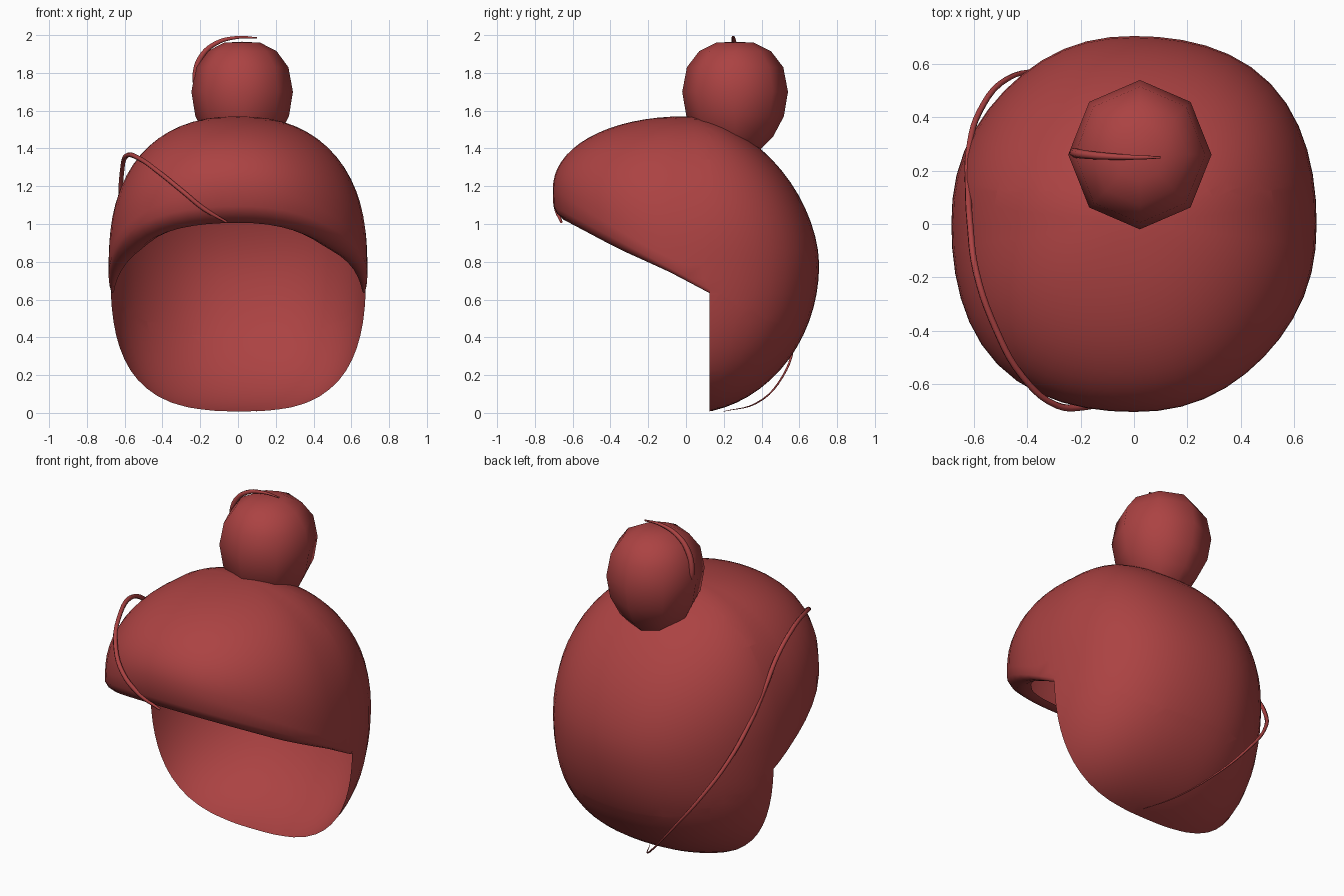
import bpy, bmesh, math
from mathutils import Vector

if "Cube" in bpy.data.objects:
    bpy.data.objects.remove(bpy.data.objects["Cube"])

mat = bpy.data.materials.new("hair_red")
mat.diffuse_color = (0.41, 0.055, 0.055, 1)
mat.use_nodes = True
mat.node_tree.nodes["Principled BSDF"].inputs["Base Color"].default_value = mat.diffuse_color


def finish(bm, name):
    bmesh.ops.remove_doubles(bm, verts=bm.verts, dist=1e-5)
    bmesh.ops.recalc_face_normals(bm, faces=bm.faces)
    me = bpy.data.meshes.new(name)
    for f in bm.faces:
        f.smooth = True
    bm.to_mesh(me)
    bm.free()
    ob = bpy.data.objects.new(name, me)
    bpy.context.collection.objects.link(ob)
    me.materials.append(mat)
    return ob


def grid_faces(bm, rows):
    n = len(rows[0])
    for a, b in zip(rows, rows[1:]):
        for j in range(n):
            k = (j + 1) % n
            bm.faces.new((a[j], b[j], b[k], a[k]))


def bulge(w, q):
    return max(0.0, 1 - abs(w) ** q) ** (1 / q)


# Hair cap: slightly skewed rounded dome whose widest line rises towards the front
def cap_point(theta, phi):
    c, s = math.cos(theta), math.sin(theta)
    p = 2.2 + 0.18 * math.sin(2 * theta)
    k = (abs(c) ** p + abs(s) ** p) ** (-1 / p)
    w = math.cos(phi)
    rx = bulge(w, 2.3 if w > 0 else 2.9)
    ry = bulge(w, 1.94 - 0.16 * s if w > 0 else 2.0)
    mid = 0.785 + 0.40 * max(0.0, -s) ** 1.15
    z = mid + w * ((1.57 - mid) if w > 0 else mid + 0.005)
    return (0.685 * rx * k * c, 0.705 * ry * k * s, z)


bm = bmesh.new()
N, M = 48, 32
rows = [[bm.verts.new(cap_point(2 * math.pi * j / N, 0.001 + (math.pi - 0.002) * i / M))
         for j in range(N)] for i in range(M + 1)]
grid_faces(bm, rows)
bmesh.ops.remove_doubles(bm, verts=bm.verts, dist=0.004)

# Face opening: remove what lies below the fringe line and in front of the nape edge
slope, edge_y = 0.53, 0.125
p1, n1 = Vector((0, edge_y, 0.655)), Vector((0, slope, 1)).normalized()
for co, no in ((p1, n1), (Vector((0, edge_y, 0)), Vector((0, 1, 0)))):
    bmesh.ops.bisect_plane(bm, geom=bm.verts[:] + bm.edges[:] + bm.faces[:],
                           plane_co=co, plane_no=no, dist=1e-5)
dead = [f for f in bm.faces
        if (f.calc_center_median() - p1).dot(n1) < 0 and f.calc_center_median().y < edge_y]
bmesh.ops.delete(bm, geom=dead, context='FACES')

# Fringe lip rolled inwards, fading out at the sides
lip = [e for e in bm.edges if e.is_boundary
       and all(abs((v.co - p1).dot(n1)) < 1e-3 for v in e.verts)]
for inset, drop in ((0.02, 0.028), (0.035, 0.014), (0.04, -0.005), (0.04, -0.025)):
    new = bmesh.ops.extrude_edge_only(bm, edges=lip)["geom"]
    lip = [g for g in new if isinstance(g, bmesh.types.BMEdge)]
    for v in (g for g in new if isinstance(g, bmesh.types.BMVert)):
        fade = min(1.0, 0.15 + (edge_y - v.co.y) / 0.6)
        d = Vector((-v.co.x, edge_y - 0.1 - v.co.y, 0)).normalized() * inset * fade
        v.co += Vector((d.x, d.y, -slope * d.y - drop * max(fade, 0.5)))
finish(bm, "hair_cap")

# Bun: eight-sided egg, (height, radius)
bm = bmesh.new()
profile = [(1.965, 0.001), (1.96, 0.10), (1.915, 0.19), (1.83, 0.255), (1.70, 0.28),
           (1.57, 0.258), (1.46, 0.20), (1.36, 0.10), (1.33, 0.001)]
rows = [[bm.verts.new((0.022 + 0.96 * r * math.cos(j * math.pi / 4),
                       0.26 + r * math.sin(j * math.pi / 4), z)) for j in range(8)]
        for z, r in profile]
grid_faces(bm, rows)
bmesh.ops.remove_doubles(bm, verts=bm.verts, dist=0.003)
finish(bm, "hair_bun")


# Loose strands: tapered tubes along smooth curves, (x, y, z, thickness)
def strand(name, pts, width):
    cu = bpy.data.curves.new(name, 'CURVE')
    cu.dimensions = '3D'
    cu.bevel_depth = width
    cu.bevel_resolution = 1
    cu.resolution_u = 5
    sp = cu.splines.new('BEZIER')
    sp.bezier_points.add(len(pts) - 1)
    for b, (x, y, z, r) in zip(sp.bezier_points, pts):
        b.co = (x, y, z)
        b.radius = r
        b.handle_left_type = b.handle_right_type = 'AUTO'
    cu.materials.append(mat)
    bpy.context.collection.objects.link(bpy.data.objects.new(name, cu))


strand("side_strand", [
    (-0.06, -0.66, 1.01, 0.5), (-0.18, -0.685, 1.08, 1), (-0.29, -0.68, 1.17, 1),
    (-0.42, -0.57, 1.275, 1), (-0.52, -0.39, 1.345, 1), (-0.592, -0.18, 1.36, 1),
    (-0.615, 0.0, 1.27, 1), (-0.622, 0.13, 1.13, 1), (-0.62, 0.27, 0.97, 1),
    (-0.58, 0.42, 0.78, 0.9), (-0.475, 0.545, 0.57, 0.8), (-0.33, 0.57, 0.38, 0.6),
    (-0.16, 0.51, 0.19, 0.4), (0.0, 0.37, 0.05, 0.3), (0.10, 0.20, 0.008, 0.1)], 0.013)
strand("bun_strand", [
    (0.10, 0.25, 1.985, 0.3), (0.0, 0.25, 1.988, 0.6), (-0.12, 0.255, 1.955, 0.9),
    (-0.195, 0.262, 1.885, 1.1), (-0.225, 0.268, 1.79, 1.2), (-0.218, 0.27, 1.70, 1.0)], 0.015)
